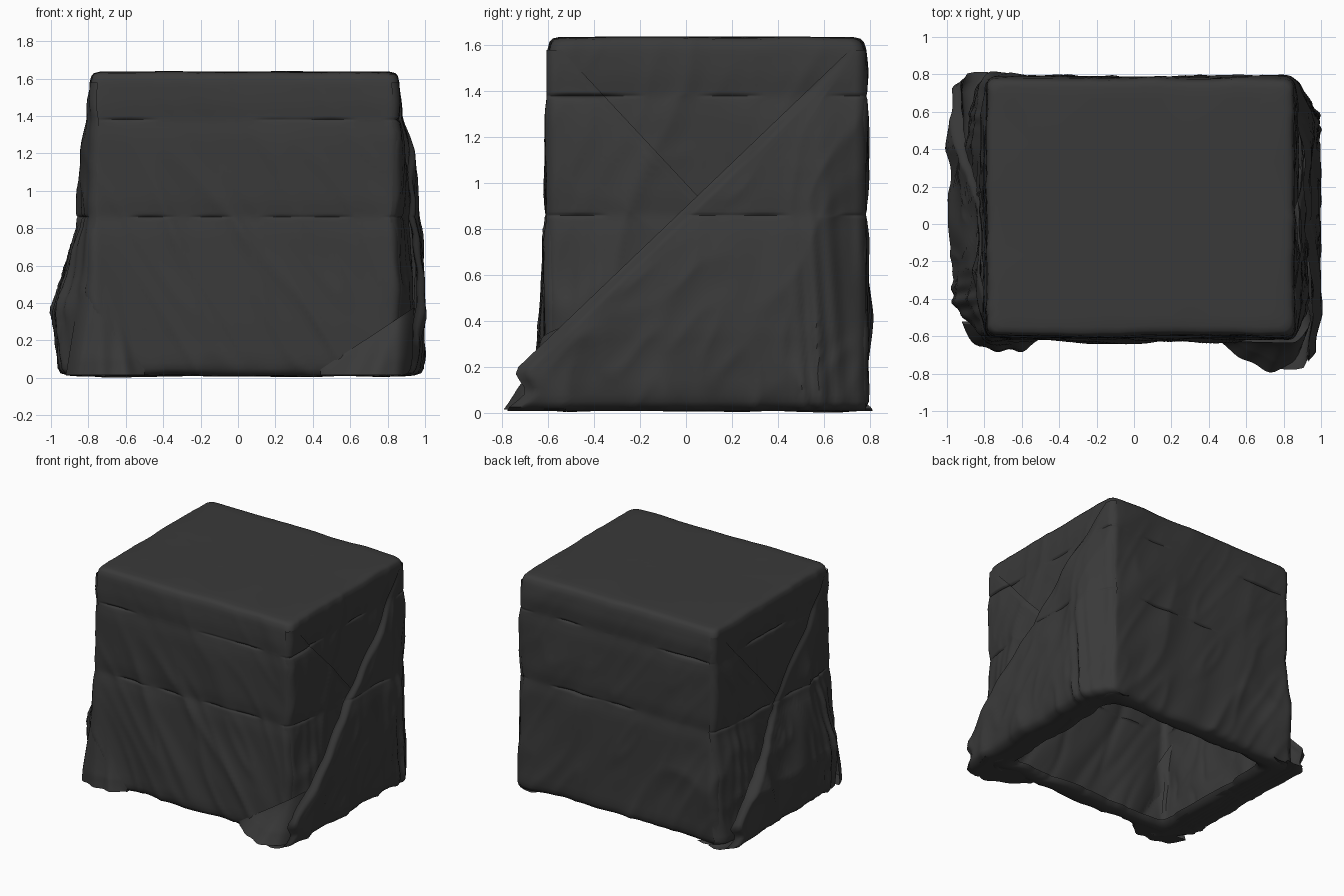
import bpy, bmesh, math
from mathutils import Vector, noise

if "Cube" in bpy.data.objects:
    bpy.data.objects.remove(bpy.data.objects["Cube"])

cloth = bpy.data.materials.new("dark_cloth")
cloth.diffuse_color = (0.042, 0.042, 0.042, 1)
cloth.use_nodes = True
cloth.node_tree.nodes["Principled BSDF"].inputs["Base Color"].default_value = cloth.diffuse_color
SEAMS = (0.86, 1.38)

# Left, right, front, back extents of the wrapped box by height
PROFILE = [(0.0, -.82, .87, -.61, .77), (0.1, -.81, .87, -.625, .785), (0.3, -.80, .865, -.625, .787),
           (0.86, -.795, .86, -.61, .785), (1.38, -.79, .86, -.607, .787), (1.5, -.79, .86, -.60, .787),
           (1.65, -.785, .855, -.59, .77)]


def lerp_table(table, z):
    z = max(table[0][0], min(table[-1][0], z))
    for a, b in zip(table, table[1:]):
        if z <= b[0]:
            f = (z - a[0]) / (b[0] - a[0])
            return [p + (q - p) * f for p, q in zip(a[1:], b[1:])]


def smooth(t):
    t = max(0, min(1, t))
    return t * t * (3 - 2 * t)


def wrinkle(x, y, z):
    # Hanging folds that deepen downwards, diagonal pulls, and pinched tie lines
    low = 0.35 + 0.65 * smooth((1.6 - z) / 1.3)
    d = 0.016 * low * noise.noise(Vector((x * 4 + z * 2.2, y * 5 + z, z * 1.1)))
    for k, amp in ((2.4, .020), (5.0, .010)):
        c = noise.noise(Vector((x * k + z * k * 0.55 + 7, y * k - z * k * 0.3, z * 0.6 + k)))
        d += amp * low * (max(0, 1 - 3.2 * abs(c)) ** 1.5 - 0.3)
    for s in SEAMS:
        n = 0.25 + 1.3 * noise.noise(Vector((x * 4, y * 4, s * 9)))
        d -= 0.02 * min(1, max(n, 0)) * math.exp(-((z - s) / 0.007) ** 2)
        d -= 0.009 * math.exp(-((z - s) / 0.06) ** 2)
    return d


def make(name, rows, closed=False, cap=False):
    bm = bmesh.new()
    vs = [[bm.verts.new(p) for p in r] for r in rows]
    n = len(rows[0])
    for a, b in zip(vs, vs[1:]):
        for i in range(n if closed else n - 1):
            j = (i + 1) % n
            bm.faces.new((a[i], a[j], b[j], b[i]))
    if cap:
        bm.faces.new(vs[-1])
    bmesh.ops.recalc_face_normals(bm, faces=bm.faces)
    me = bpy.data.meshes.new(name)
    bm.to_mesh(me)
    bm.free()
    me.materials.append(cloth)
    ob = bpy.data.objects.new(name, me)
    bpy.context.collection.objects.link(ob)
    bpy.ops.object.select_all(action='DESELECT')
    ob.select_set(True)
    bpy.context.view_layer.objects.active = ob
    bpy.ops.object.shade_smooth_by_angle(angle=math.radians(50))
    return ob


def ring(ext, r, n=84, arc=6):
    L, R, F, B = ext
    cs = [(R - r, B - r), (L + r, B - r), (L + r, F + r), (R - r, F + r)]
    pts = []
    for k in range(4):
        cx, cy = cs[k]
        for i in range(arc + 1):
            a = math.pi / 2 * (k + i / arc)
            pts.append((cx + r * math.cos(a), cy + r * math.sin(a), math.cos(a), math.sin(a)))
        px, py, nx, ny = pts[-1]
        cx, cy = cs[(k + 1) % 4]
        qx, qy = cx + r * nx, cy + r * ny
        for i in range(1, n):
            t = i / n
            pts.append((px + (qx - px) * t, py + (qy - py) * t, nx, ny))
    return pts


# Row heights, denser around the tie lines
ZS = [0.05 + 0.03 * i for i in range(52)]
ZS = [z for z in ZS if min(abs(z - s) for s in SEAMS) > 0.02]
ZS = sorted(ZS + [s + d for s in SEAMS for d in (-.016, -.008, -.004, 0, .004, .008, .016)])

# Main cover: hem turned in underneath, wrinkled walls, flat top
levels = [(.045, .15), (.02, .13), (.008, .09), (.012, .035), (.025, .012)]
levels += [(z, 0) for z in ZS] + [(1.612, .006), (1.627, .018), (1.634, .045), (1.636, .1),
                                  (1.637, .22), (1.637, .36), (1.637, .5), (1.637, .62)]
rows = []
for z, d in levels:
    L, R, F, B = lerp_table(PROFILE, z)
    row = []
    for x, y, nx, ny in ring((L + d, R - d, F + d, B - d), 0.05 if d < .1 or z > 1 else 0.08):
        top = z > 1.61
        w = wrinkle(x, y, min(z, 1.6)) * (max(0, 1 - d * 8) if top else 1)
        dz = 0.01 * noise.noise(Vector((x * 3 + y, y * 3 - x, 5))) if top or z < .04 else 0
        row.append((x + nx * w, y + ny * w, max(0, z + dz * (0.6 if top else 1))))
    rows.append(row)
make("main_cover", rows, closed=True, cap=True)


def ear_layer(name, side, flip, bulge, frac, mid, tip, over):
    """One cloth layer of a folded ear: hangs from the y=0.785 corner to a diagonal fold."""
    rows = []
    zl = [(.02, .15), (.008, .1), (.012, .05), (.025, .012)] + [(z, 0) for z in ZS]
    for z, inset in zl:
        L, R, F, B = lerp_table(PROFILE, z)
        wall = R if side > 0 else -L
        y0 = min(tip + (z - 0.2) * (0.755 - tip) / 1.42, 0.765)
        if z < 0.2:
            y0 = tip - (0.05 * math.sin(z / .2 * math.pi * 2.2 + 1.2) * (1 - z / .25) if over else 0)
        row = []
        for i in range(81):
            y = y0 + (0.783 - y0) * i / 80
            yy = 0.175 - y if flip else y
            f = mid + (frac - mid) * smooth((y - y0) / .05)
            off = lerp_table(bulge, z)[0] * smooth((0.80 - y) / 0.24)
            off *= (0.75 + 0.25 * smooth((y - y0) / 0.07)) if over else smooth((y + .62) / .24)
            # Gathered pleats beside the corner
            g = math.exp(-((y - .57) / .1) ** 2) * smooth((1.2 - z) / .9)
            off += 0.012 * g * math.sin(y * 75 + z * 5 + side)
            off += 0.014 * smooth((1.5 - z) / .8) * noise.noise(Vector((side * 3, yy * 4 + z * 1.5, z)))
            # Follow the rounded corner
            c = min(.049, max(0, y - .735))
            off = off * f - (.05 - math.sqrt(.0025 - c * c))
            w = wrinkle(side * wall, yy, z)
            row.append((side * (wall + off + w + .003 * f - inset), yy, z))
        rows.append(row)
    return make(name, rows)


# Envelope ears: each side has an under ear and an over ear, both two layers thick
right_bulge = [(0, .08), (.1, .105), (.35, .125), (.8, .105), (1.2, .075), (1.4, .03), (1.6, .012)]
left_bulge = [(0, .11), (.1, .15), (.35, .19), (.55, .13), (.8, .055), (1.2, .038), (1.4, .028), (1.6, .01)]
for word, side, bulge, tip in (("right", 1, right_bulge, -.73), ("left", -1, left_bulge, -.59)):
    for part, frac in (("inner", .2), ("outer", .45)):
        ear_layer(word + "_under_ear_" + part, side, side > 0, bulge, frac, .32, -.57, False)
    for part, frac in (("inner", .72), ("outer", 1.0)):
        ear_layer(word + "_over_ear_" + part, side, side < 0, bulge, frac, .88, tip, True)


def gather(name, x0, x1, height, depth, peak, taper=0.0, power=1.0):
    """Bunched cloth at the foot of a front corner, narrowing from x0 towards x1."""
    rows = []
    for j in range(21):
        v = j / 20
        row = []
        for i in range(33):
            s = i / 32
            z = 0.015 + (height * (1 - s) ** power + 0.03) * v
            x = x0 + (x1 - x0) * s + taper * (1 - s) * v
            wall = -lerp_table(PROFILE, z)[2]
            ph = s / peak * .5 if s < peak else .5 + .5 * (s - peak) / (1 - peak)
            out = math.sin(math.pi * ph)
            d = depth * out * (1 - v) ** 1.2 + 0.012 * (1 - s)
            d += 0.012 * out * math.sin(s * 18 + v * 3) * (1 - v)
            d -= 0.1 * max(0, 1 - s / .2) ** 2
            row.append((x, -wall - d, z))
        rows.append(row)
    # Turn the hem under
    hem = [(x, -.52, .012) for x, y, z in rows[0]]
    return make(name, [hem] + rows)


# Loose bunched front corners
gather("front_right_tail", .94, .44, .33, .165, .36)
gather("front_left_gather", -.92, -.50, .72, .065, .68, .12, 1.2)
